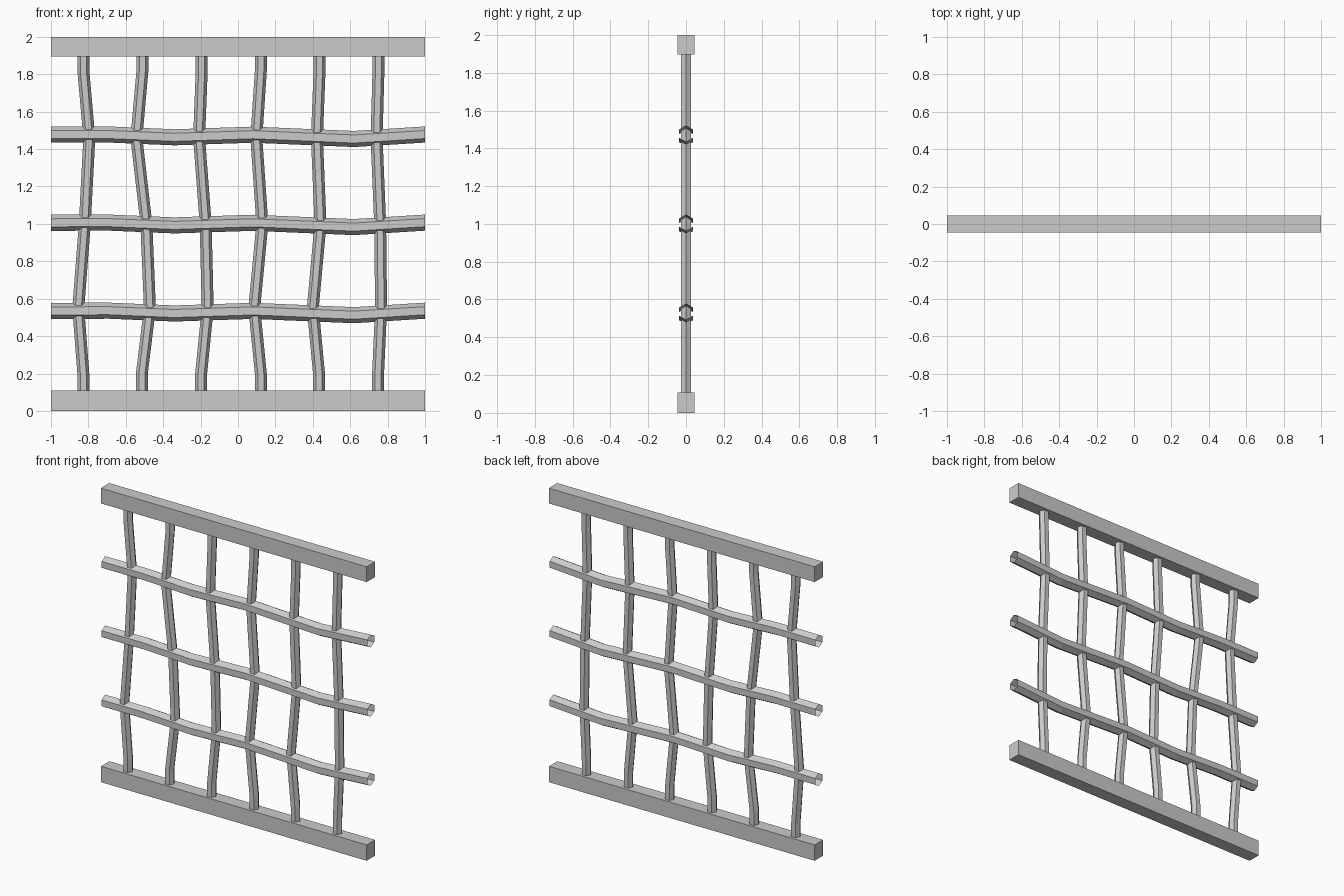
import bpy, bmesh, math
from mathutils import Vector

if "Cube" in bpy.data.objects:
    bpy.data.objects.remove(bpy.data.objects["Cube"])


def box(name, center, size):
    bm = bmesh.new()
    bmesh.ops.create_cube(bm, size=1)
    bmesh.ops.scale(bm, vec=size, verts=bm.verts)
    bmesh.ops.translate(bm, vec=center, verts=bm.verts)
    return finish(name, bm)


def finish(name, bm):
    bmesh.ops.recalc_face_normals(bm, faces=bm.faces)
    me = bpy.data.meshes.new(name)
    bm.to_mesh(me)
    bm.free()
    ob = bpy.data.objects.new(name, me)
    bpy.context.collection.objects.link(ob)
    return ob


def hex_tube(name, path, radius, side):
    """Open six-sided tube; a corner points along 'side', flats face front and back."""
    bm = bmesh.new()
    rings = []
    for x, z in path:
        ring = []
        for i in range(6):
            a = i * math.pi / 3
            offset = side * radius * math.cos(a) + Vector((0, radius * math.sin(a), 0))
            ring.append(bm.verts.new(Vector((x, 0, z)) + offset))
        rings.append(ring)
    for r0, r1 in zip(rings, rings[1:]):
        for i in range(6):
            j = (i + 1) % 6
            bm.faces.new((r0[i], r0[j], r1[j], r1[i]))
    return finish(name, bm)


# Top and bottom rails
box("bottom_rail", (0, 0, 0.054), (2, 0.09, 0.108))
box("top_rail", (0, 0, 1.948), (2, 0.09, 0.104))

# Wavy horizontal bars, all with the same bends
wave = [(-1, 0), (-0.69, 0.001), (-0.34, -0.014), (0.08, 0), (0.62, -0.023), (1, 0.001)]
for n, z in enumerate((0.535, 1.006, 1.477)):
    hex_tube(f"horizontal_bar_{n + 1}", [(x, z + dz) for x, dz in wave],
             0.043, Vector((0, 0, 1)))

# Crooked upright bars: x at the foot, at each crossing and at the head
uprights = [
    (-0.827, -0.854, -0.819, -0.795, -0.827),
    (-0.514, -0.471, -0.490, -0.543, -0.511),
    (-0.197, -0.162, -0.173, -0.208, -0.194),
    (0.122, 0.087, 0.130, 0.098, 0.122),
    (0.433, 0.400, 0.441, 0.422, 0.436),
    (0.749, 0.765, 0.760, 0.741, 0.751),
]
for n, (foot, a, b, c, head) in enumerate(uprights):
    path = [(foot, 0.05), (foot, 0.2), (a, 0.55), (b, 1.0), (c, 1.46), (head, 1.82), (head, 1.95)]
    hex_tube(f"upright_bar_{n + 1}", path, 0.032, Vector((1, 0, 0)))
